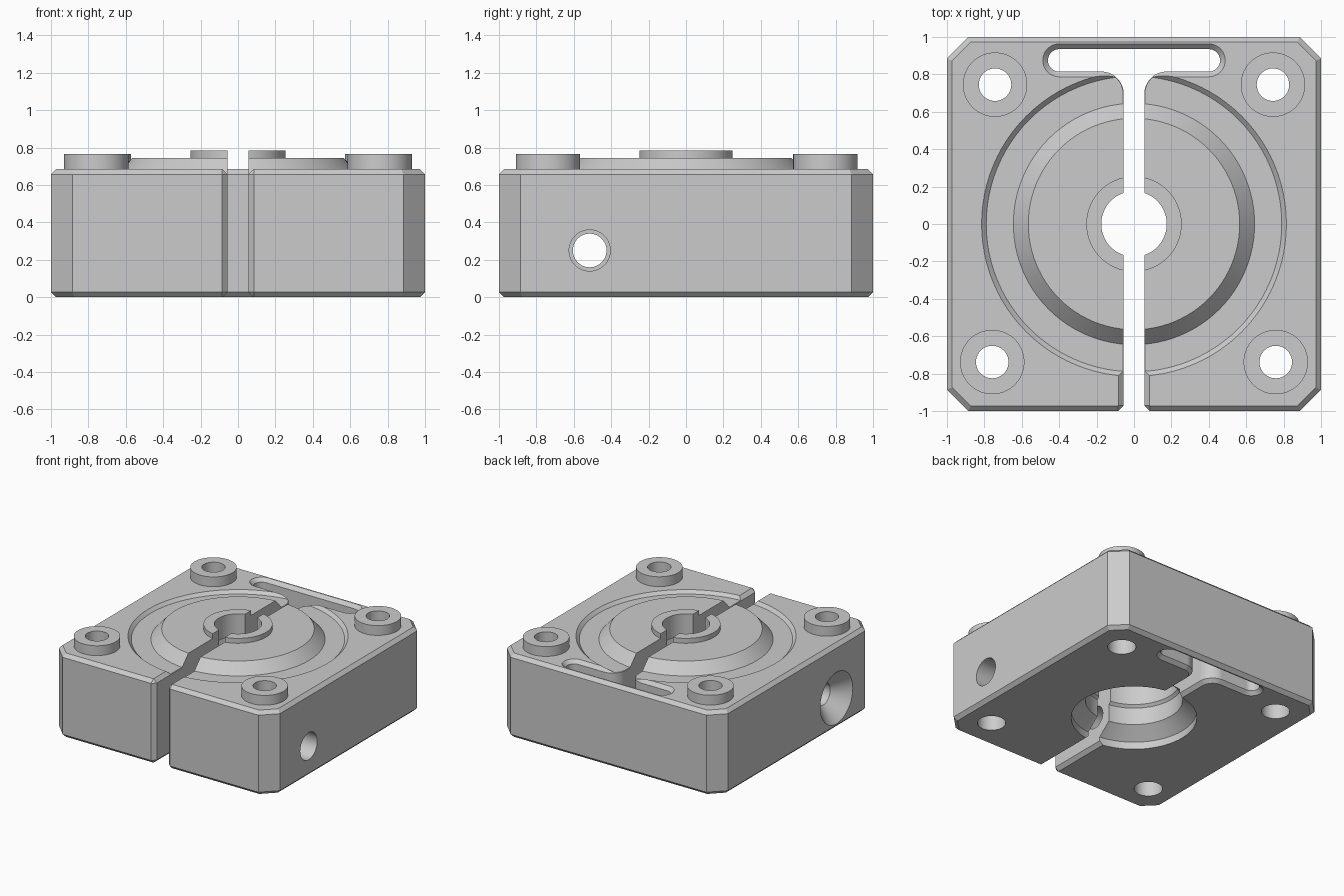
import bpy, bmesh, math
from mathutils import Matrix

if "Cube" in bpy.data.objects:
    bpy.data.objects.remove(bpy.data.objects["Cube"])

grey = bpy.data.materials.new("plain_grey")
GREY = (0.6, 0.6, 0.6, 1)
grey.use_nodes = True
grey.diffuse_color = GREY
grey.node_tree.nodes["Principled BSDF"].inputs["Base Color"].default_value = GREY

TOP, BEVEL = 0.685, 0.028


def loft(name, sections, matrix=None):
    """Capped solid through (outline, height) sections of equal point count."""
    bm = bmesh.new()
    rings = [[bm.verts.new((x, y, z)) for x, y in pts] for pts, z in sections]
    n = len(rings[0])
    for a, b in zip(rings, rings[1:]):
        for i in range(n):
            j = (i + 1) % n
            bm.faces.new((a[i], a[j], b[j], b[i]))
    bm.faces.new(rings[0][::-1])
    bm.faces.new(rings[-1])
    if matrix:
        bm.transform(matrix)
    bmesh.ops.recalc_face_normals(bm, faces=bm.faces)
    mesh = bpy.data.meshes.new(name)
    bm.to_mesh(mesh)
    bm.free()
    mesh.materials.append(grey)
    obj = bpy.data.objects.new(name, mesh)
    bpy.context.collection.objects.link(obj)
    return obj


def arc(cx, cy, r, start, end, n=12):
    angles = [math.radians(start + (end - start) * i / n) for i in range(n + 1)]
    return [(cx + r * math.cos(a), cy + r * math.sin(a)) for a in angles]


def turned(name, profile, x=0, y=0, matrix=None, n=72):
    """Round solid from (radius, height) pairs."""
    return loft(name, [(arc(x, y, r, 0, 360, n)[:-1], z) for r, z in profile], matrix)


def octagon(inset):
    h = 1 - inset
    k = h - 0.115 + inset * (2 - math.sqrt(2))
    return [(h, -k), (h, k), (k, h), (-k, h), (-h, k), (-h, -k), (-k, -h), (k, -h)]


def slot_outline(grow):
    """T-shaped slot with rounded ends, filleted junction and flared mouth."""
    w, r, mid = 0.055 + grow, 0.06 + grow, 0.875
    fillet = 0.12 - grow
    half = [(w + 0.13, -1.1), (w, -0.97)]
    half += arc(w + fillet, mid - r - fillet, fillet, 180, 90)
    half += arc(0.4, mid, r, -90, 90, 16)
    return half + [(-x, y) for x, y in reversed(half)]


def combine(target, tool, operation):
    tool.hide_render = True
    mod = target.modifiers.new(tool.name, "BOOLEAN")
    mod.operation, mod.solver, mod.object = operation, "EXACT", tool
    bpy.ops.object.select_all(action="DESELECT")
    bpy.context.view_layer.objects.active = target
    target.select_set(True)
    bpy.ops.object.modifier_apply(modifier=mod.name)
    bpy.data.objects.remove(tool)


# Block with bevelled edges
block = loft("clamp_block", [(octagon(BEVEL), 0), (octagon(0), BEVEL),
                             (octagon(0), TOP - BEVEL), (octagon(BEVEL), TOP)])

# Shallow round pocket with a sloping rim
floor = TOP - 0.025
combine(block, turned("pocket", [(0.79, floor), (0.84, floor + 0.05)], n=96), "DIFFERENCE")

# Bevels along the slot, top and bottom
e = 0.01
combine(block, loft("slot_bevel_top", [(slot_outline(-e), TOP - BEVEL - e),
                                       (slot_outline(BEVEL + e), TOP + e)]), "DIFFERENCE")
combine(block, loft("slot_bevel_bottom", [(slot_outline(BEVEL + e), -e),
                                          (slot_outline(-e), BEVEL + e)]), "DIFFERENCE")

# Raised cone and hub
combine(block, turned("raised_cone", [(0.645, 0.55), (0.645, floor), (0.565, 0.745)], n=96), "UNION")
combine(block, turned("hub", [(0.255, 0.65), (0.255, 0.785)]), "UNION")

# Mounting bosses and their stepped holes
for x, y in [(0.743, 0.745), (0.758, -0.738)]:
    for side in (-1, 1):
        combine(block, turned("boss", [(0.172, 0.6), (0.172, 0.765)], side * x, y), "UNION")
        combine(block, turned("boss_hole", [(0.105, -0.1), (0.105, 0.6), (0.087, 0.62),
                                            (0.087, 0.9)], side * x, y, n=40), "DIFFERENCE")

# Centre bore, wide below and narrow at the hub
combine(block, turned("bore", [(0.465, -0.1), (0.465, 0.06), (0.36, 0.15), (0.36, 0.29),
                               (0.34, 0.31), (0.34, 0.55), (0.175, 0.6), (0.175, 0.9)]), "DIFFERENCE")

# Through slot
combine(block, loft("slot", [(slot_outline(0), -0.1), (slot_outline(0), 0.9)]), "DIFFERENCE")

# Cross screw hole, countersunk on the right-hand wall
across = Matrix.Translation((0, -0.515, 0.25)) @ Matrix.Rotation(math.pi / 2, 4, "Y")
combine(block, turned("screw_hole", [(0.31, -1.1), (0.09, -0.88), (0.09, 0), (0.11, 0.02),
                                     (0.11, 1.1)], matrix=across, n=48), "DIFFERENCE")

bpy.ops.object.shade_smooth_by_angle(angle=math.radians(25))
